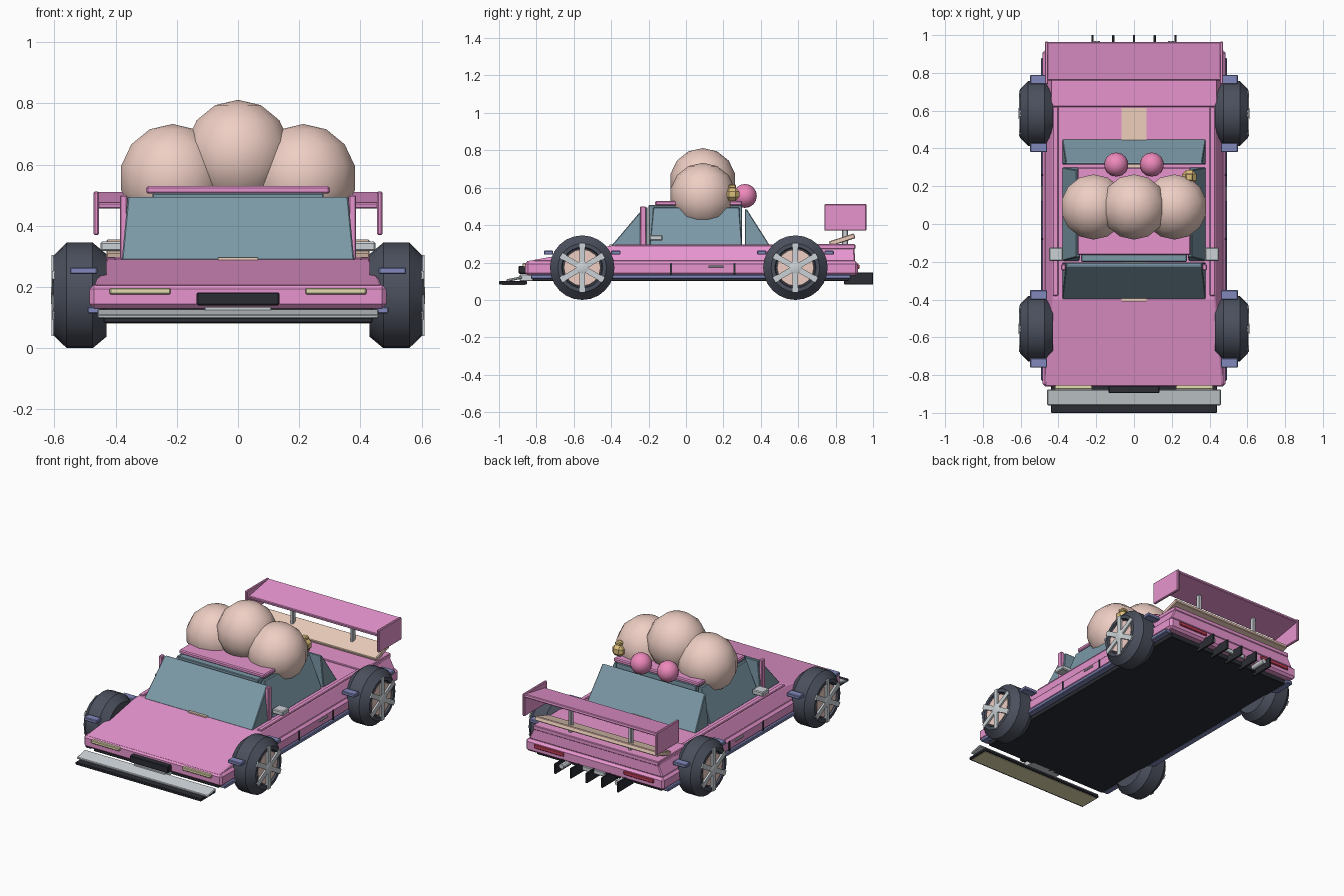
import bpy, bmesh, math
from mathutils import Matrix, Vector

if "Cube" in bpy.data.objects:
    bpy.data.objects.remove(bpy.data.objects["Cube"])

COL = dict(pink=(.80, .30, .62), hot=(.85, .25, .50), glass=(.20, .32, .39), peach=(.86, .62, .55),
           tan=(.85, .62, .50), tire=(.07, .08, .11), black=(.025, .027, .035), silver=(.60, .64, .67),
           blue=(.22, .25, .50), cream=(.80, .73, .45), red=(.55, .05, .10), gold=(.72, .52, .20))
MATS = {}


def finish(name, bm, color, bevel=0, smooth=None):
    bmesh.ops.recalc_face_normals(bm, faces=bm.faces)
    me = bpy.data.meshes.new(name)
    bm.to_mesh(me)
    bm.free()
    ob = bpy.data.objects.new(name, me)
    bpy.context.collection.objects.link(ob)
    if color not in MATS:
        MATS[color] = bpy.data.materials.new(color)
        MATS[color].diffuse_color = (*COL[color], 1)
    me.materials.append(MATS[color])
    if bevel:
        m = ob.modifiers.new("bevel", 'BEVEL')
        m.width, m.segments = bevel, 1
    if smooth:
        bpy.ops.object.select_all(action='DESELECT')
        ob.select_set(True)
        bpy.context.view_layer.objects.active = ob
        bpy.ops.object.shade_smooth_by_angle(angle=math.radians(smooth))
    return ob


def loft(name, a, b, color, bevel=0):
    """Block between two rectangles (x0, x1, y0, y1, z)."""
    bm = bmesh.new()
    r = [[bm.verts.new(p) for p in ((x0, y0, z), (x1, y0, z), (x1, y1, z), (x0, y1, z))]
         for x0, x1, y0, y1, z in (a, b)]
    bm.faces.new(r[0][::-1])
    bm.faces.new(r[1])
    for i in range(4):
        j = (i + 1) % 4
        bm.faces.new((r[0][i], r[0][j], r[1][j], r[1][i]))
    return finish(name, bm, color, bevel)


def box(name, x0, x1, y0, y1, z0, z1, color, bevel=.004, tilt=0):
    c = Vector(((x0 + x1) / 2, (y0 + y1) / 2, (z0 + z1) / 2))
    bm = bmesh.new()
    bmesh.ops.create_cube(bm, size=1, matrix=Matrix.Translation(c) @ Matrix.Rotation(math.radians(tilt), 4, 'X')
                          @ Matrix.Diagonal((x1 - x0, y1 - y0, z1 - z0, 1)))
    return finish(name, bm, color, bevel)


def pair(name, x0, x1, *args, **kw):
    for side, s in (("right", 1), ("left", -1)):
        box(f"{name}_{side}", min(s * x0, s * x1), max(s * x0, s * x1), *args, **kw)


def ball(name, x, y, z, r, color, seg=14, rings=7):
    bm = bmesh.new()
    bmesh.ops.create_uvsphere(bm, u_segments=seg, v_segments=rings, radius=r,
                              matrix=Matrix.Translation((x, y, z)))
    finish(name, bm, color, smooth=60)


def lathe(name, profile, y, z, color, seg=24, axis='X'):
    """Spin (offset along axis, radius) points around a line through (y, z)."""
    bm = bmesh.new()
    rings = []
    for x, r in profile:
        rings.append([bm.verts.new((x, y + r * math.cos(t), z + r * math.sin(t)))
                      for t in (2 * math.pi * i / seg for i in range(seg))])
    for a, b in zip(rings, rings[1:]):
        for i in range(seg):
            bm.faces.new((a[i], a[(i + 1) % seg], b[(i + 1) % seg], b[i]))
    bm.faces.new(rings[0])
    bm.faces.new(rings[-1])
    return finish(name, bm, color, smooth=30)


# Body
box("floor", -.44, .44, -.82, .87, .10, .135, 'black')
box("lower_body", -.485, .485, -.86, .92, .13, .207, 'pink', .014)
loft("upper_body", (-.47, .47, -.86, .905, .205), (-.43, .43, -.40, .90, .29), 'pink', .006)
box("rear_deck", -.44, .44, .62, .905, .27, .298, 'pink')
box("center_stripe", -.065, .065, -.41, .615, .285, .296, 'tan', 0)
pair("deck_rail", .40, .43, -.38, .62, .285, .297, 'pink')
pair("side_skirt", .45, .492, -.83, .88, .113, .135, 'blue')
for n, y in enumerate((-.08, .26)):
    pair(f"sill_divider_{n}", .47, .489, y - .005, y + .005, .13, .195, 'black', 0)
pair("door_handle", .48, .492, .12, .20, .173, .183, 'silver', .002)

# Cabin
loft("windshield", (-.38, .38, -.40, -.205, .288), (-.36, .36, -.225, -.205, .495), 'glass', .004)
loft("rear_window", (-.38, .38, .315, .45, .288), (-.36, .36, .315, .325, .485), 'glass', .004)
for side, s in (("right", 1), ("left", -1)):
    loft(f"side_window_{side}", (*sorted((s * .29, s * .38)), -.195, .30, .288),
         (*sorted((s * .285, s * .305)), -.175, .285, .495), 'glass', .004)
box("cabin_core", -.28, .28, -.20, .30, .28, .507, 'glass')
box("roof", -.30, .30, -.165, .30, .505, .53, 'pink', .006)
pair("windshield_pillar", .362, .386, -.245, -.213, .29, .50, 'pink')
pair("mirror", .375, .45, -.195, -.125, .318, .348, 'silver', .005)

# Roof load
ball("roof_ball_center", 0, .09, .635, .177, 'peach')
for side, s in (("right", 1), ("left", -1)):
    ball(f"roof_ball_{side}", s * .214, .09, .556, .177, 'peach')
    ball(f"small_ball_{side}", s * .094, .315, .556, .064, 'hot', 14, 8)
box("gold_nugget", .255, .33, .21, .285, .53, .60, 'gold', .02)
box("gold_nugget_cap", .272, .313, .228, .268, .595, .618, 'gold', .006)

# Nose
pair("headlight", .22, .42, -.875, -.85, .176, .197, 'cream')
box("grille", -.135, .135, -.895, -.85, .14, .182, 'black')
box("splitter", -.44, .44, -1.0, -.85, .083, .10, 'black', .003)
box("splitter_lip", -.43, .43, -.985, -.86, .08, .088, 'cream', 0)
box("splitter_top", -.46, .46, -.96, -.875, .105, .119, 'silver', .004, tilt=12)
box("splitter_mount", -.11, .11, -.89, -.80, .10, .137, 'silver')

# Tail
pair("tail_light", .21, .42, .905, .928, .165, .19, 'red')
for i in range(5):
    x = -.22 + .11 * i
    box(f"diffuser_fin_{i}", x - .006, x + .006, .845, 1.0, .083, .147, 'black', .002)
box("rear_plate", -.08, .08, .91, .928, .115, .145, 'silver')
for side, s in (("right", 1), ("left", -1)):
    bm = bmesh.new()
    bmesh.ops.create_cone(bm, cap_ends=True, segments=12, radius1=.016, radius2=.016, depth=.12,
                          matrix=Matrix.Translation((s * .195, .91, .125)) @ Matrix.Rotation(math.pi / 2, 4, 'X'))
    finish(f"exhaust_{side}", bm, 'silver', smooth=30)
box("tail_lip", -.43, .43, .765, .905, .308, .335, 'tan', .004, tilt=18)
pair("wing_strut", .20, .22, .835, .865, .29, .475, 'silver')
box("wing", -.46, .46, .76, .965, .473, .493, 'pink', .004, tilt=10)
pair("wing_end_plate", .455, .472, .74, .965, .37, .512, 'pink')

# Wheels
R = .1725
TIRE = [(.43, .10), (.43, .135), (.475, R), (.56, R), (.603, .13), (.603, .11), (.588, .105)]
for end, y in (("front", -.555), ("rear", .585)):
    for side, s in (("right", 1), ("left", -1)):
        tag = f"{end}_{side}"
        lathe(f"tire_{tag}", [(s * x, r) for x, r in TIRE], y, R, 'tire')
        lathe(f"rim_disc_{tag}", [(s * .57, .102), (s * .597, .098)], y, R, 'peach', 16)
        lathe(f"hub_{tag}", [(s * .58, .034), (s * .608, .034), (s * .612, .024)], y, R, 'silver', 12)
        bm = bmesh.new()
        for k in range(3):
            bmesh.ops.create_cube(bm, size=1, matrix=Matrix.Translation((s * .599, y, R))
                                  @ Matrix.Rotation(math.pi * k / 3, 4, 'X')
                                  @ Matrix.Diagonal((.02 - .001 * k, .03, .265, 1)))
        finish(f"spokes_{tag}", bm, 'silver')
    for n, d in (("front", -.18), ("back", .18)):
        pair(f"{end}_wheel_guard_{n}", .46, .55, y + d - .025, y + d + .025, .242, .264, 'blue')
    box(f"{end}_axle", -.44, .44, y - .02, y + .02, R - .02, R + .02, 'black')

for m in bpy.data.materials:
    if m.users and not m.is_grease_pencil:
        m.use_nodes = True
        m.node_tree.nodes["Principled BSDF"].inputs["Base Color"].default_value = m.diffuse_color
